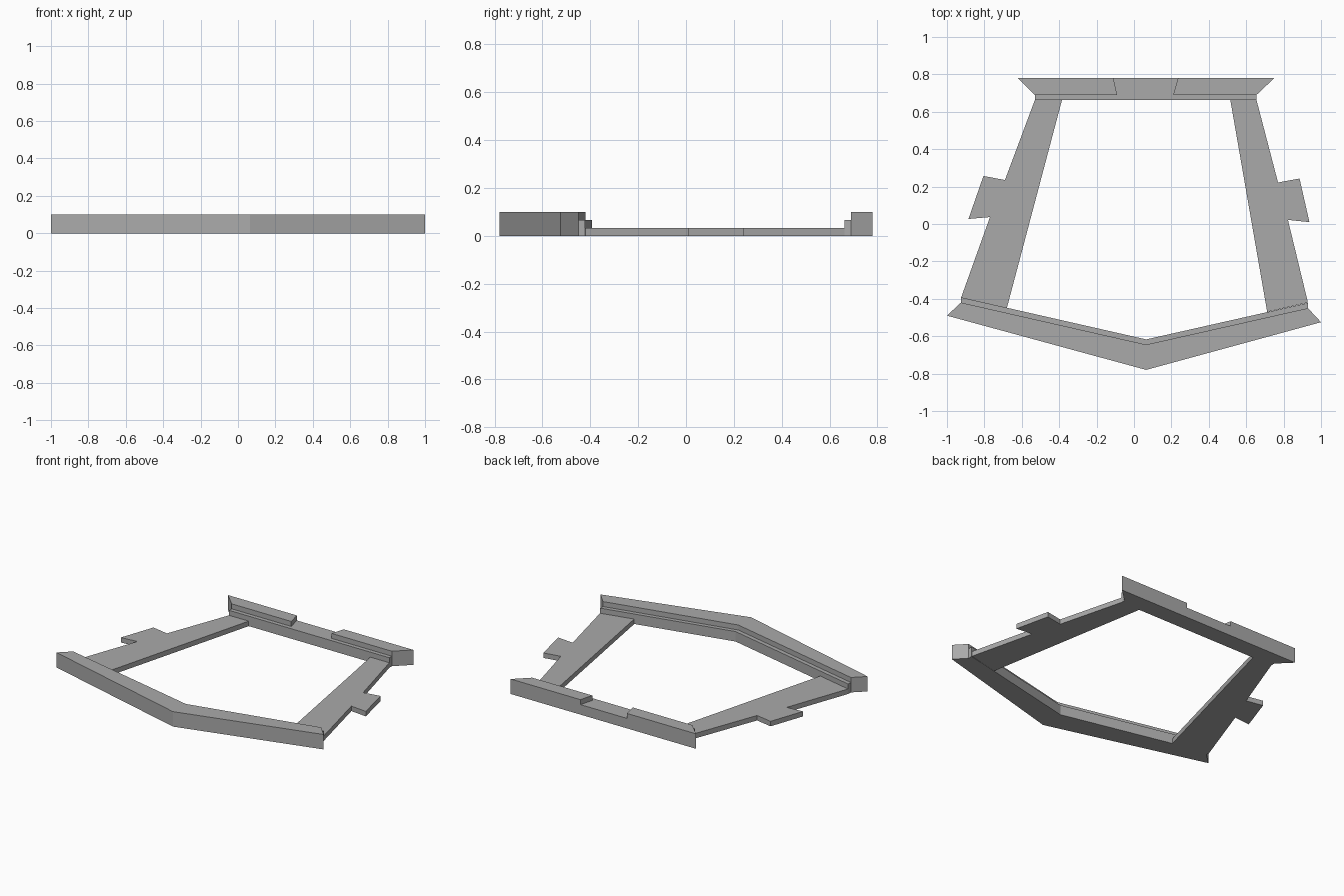
import bpy
import bmesh

cube = bpy.data.objects.get("Cube")
if cube:
    bpy.data.objects.remove(cube, do_unlink=True)

grey = bpy.data.materials.new("plain grey")
grey.use_nodes = True
colour = (0.4, 0.4, 0.4, 1.0)
grey.diffuse_color = colour
grey.node_tree.nodes["Principled BSDF"].inputs["Base Color"].default_value = colour

# The frame is built in three equal height levels
LEVEL = 0.1 / 3


def prism(name, outline, levels):
    """Extrude a plan outline from the ground up to a number of levels."""
    bm = bmesh.new()
    base = bm.faces.new([bm.verts.new((x, y, 0)) for x, y in outline])
    extruded = bmesh.ops.extrude_face_region(bm, geom=[base], use_keep_orig=True)
    top = [v for v in extruded["geom"] if isinstance(v, bmesh.types.BMVert)]
    bmesh.ops.translate(bm, verts=top, vec=(0, 0, levels * LEVEL))
    bmesh.ops.recalc_face_normals(bm, faces=bm.faces)
    mesh = bpy.data.meshes.new(name)
    bm.to_mesh(mesh)
    bm.free()
    mesh.materials.append(grey)
    obj = bpy.data.objects.new(name, mesh)
    bpy.context.collection.objects.link(obj)
    return obj


# Bent front wall with its lower inner step
front_outer = [(-1, -0.49), (0.065, -0.78), (1, -0.525)]
front_inner = [(-0.925, -0.42), (0.065, -0.645), (0.93, -0.45)]
front_step = [(x, y + 0.028) for x, y in front_inner]
prism("front_wall", front_outer + front_inner[::-1], 3)
prism("front_step", front_inner + front_step[::-1], 2)

# Straight back wall: two raised ends either side of a lower gap
BACK, INNER, STEP = 0.78, 0.69, 0.663
prism("back_wall_right",
      [(-0.62, BACK), (-0.11, BACK), (-0.09, INNER), (-0.53, INNER)], 3)
prism("back_wall_gap",
      [(-0.11, BACK), (0.235, BACK), (0.21, INNER), (-0.09, INNER)], 2)
prism("back_wall_left",
      [(0.235, BACK), (0.75, BACK), (0.655, INNER), (0.21, INNER)], 3)
prism("back_step",
      [(-0.53, INNER), (0.655, INNER), (0.655, STEP), (-0.53, STEP)], 2)

# Thin side rails, each with an outward tab
prism("right_rail",
      [(-0.53, STEP), (-0.385, STEP), (-0.68, -0.45), (-0.925, -0.395),
       (-0.77, 0.037), (-0.885, 0.027), (-0.805, 0.257), (-0.69, 0.235)], 1)
prism("left_rail",
      [(0.655, STEP), (0.515, STEP), (0.712, -0.47), (0.93, -0.42),
       (0.823, 0.022), (0.938, 0.01), (0.885, 0.243), (0.77, 0.222)], 1)
